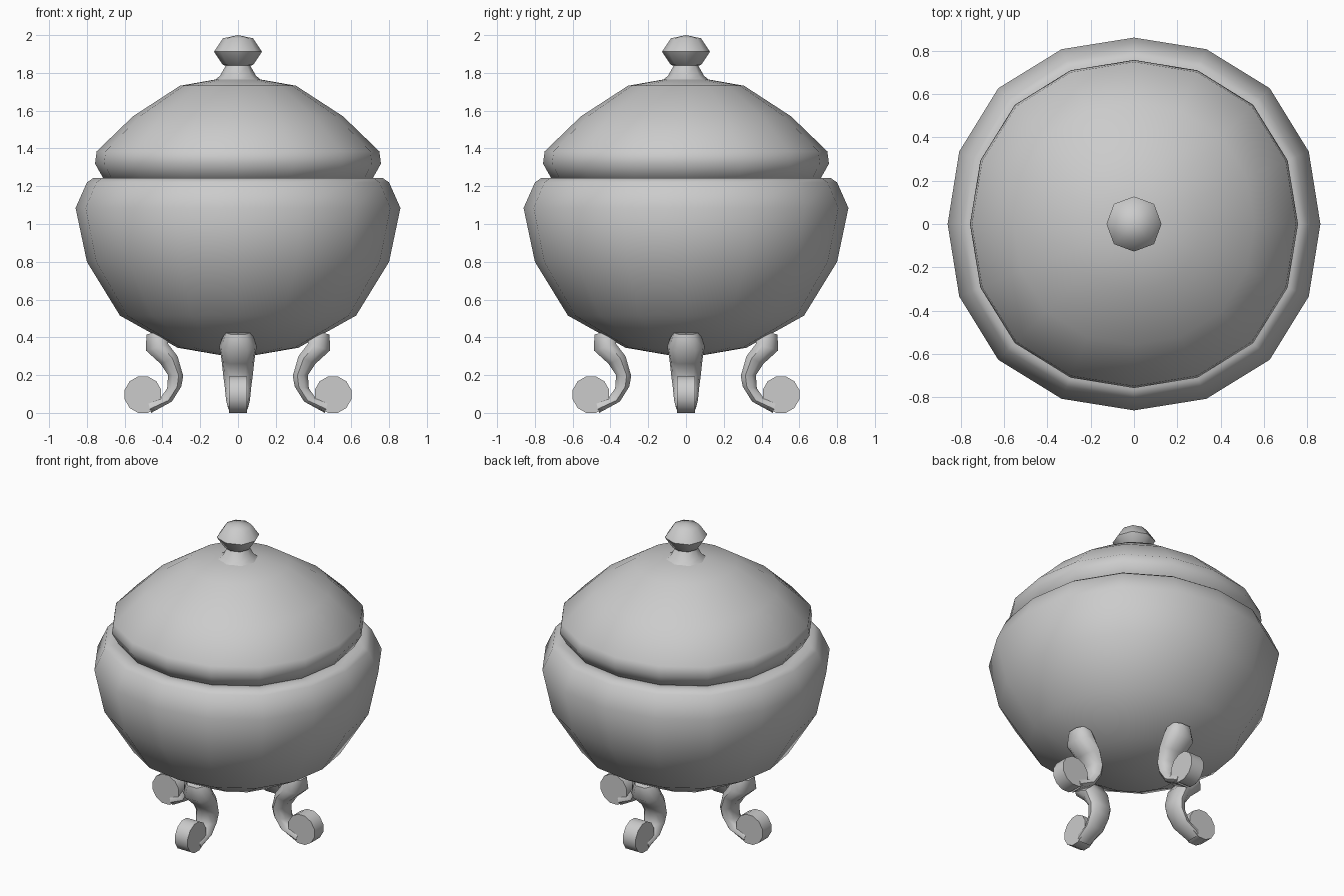
import bpy, bmesh
from math import sin, cos, pi, radians

if "Cube" in bpy.data.objects:
    bpy.data.objects.remove(bpy.data.objects["Cube"])


def make_object(name, bm, angle=50):
    bmesh.ops.recalc_face_normals(bm, faces=bm.faces[:])
    mesh = bpy.data.meshes.new(name)
    bm.to_mesh(mesh)
    bm.free()
    ob = bpy.data.objects.new(name, mesh)
    bpy.context.collection.objects.link(ob)
    bpy.ops.object.select_all(action='DESELECT')
    ob.select_set(True)
    bpy.context.view_layer.objects.active = ob
    bpy.ops.object.shade_smooth_by_angle(angle=radians(angle))
    return ob


def bridge(bm, rings):
    for a, b in zip(rings, rings[1:]):
        n = len(a)
        for i in range(n):
            j = (i + 1) % n
            bm.faces.new((a[i], a[j], b[j], b[i]))


def lathe(name, profile, sides, bulge, angle=50):
    """Turn a (radius, z) profile; bulge makes the outline slightly square."""
    bm = bmesh.new()
    rings = []
    for r, z in profile:
        ring = []
        for i in range(sides):
            a = 2 * pi * i / sides
            q = r * (1 + bulge * sin(2 * a) ** 2)
            ring.append(bm.verts.new((q * cos(a), q * sin(a), z)))
        rings.append(ring)
    bridge(bm, rings)
    bmesh.ops.remove_doubles(bm, verts=bm.verts[:], dist=1e-5)
    return make_object(name, bm, angle)


# Bowl with rolled rim
lathe("bowl", [(0, .29), (.32, .345), (.625, .515), (.80, .80), (.86, 1.085),
               (.80, 1.22), (.767, 1.243), (.70, 1.238), (.62, 1.20)],
      16, .03, 60)

# Domed lid
lathe("lid", [(.66, 1.22), (.714, 1.243), (.757, 1.32), (.748, 1.385),
              (.556, 1.57), (.307, 1.732), (.12, 1.765), (0, 1.775)],
      16, .027, 60)

# Knob and its flared neck
lathe("lid_knob", [(.125, 1.76), (.095, 1.785), (.065, 1.838), (.08, 1.842),
                   (.127, 1.912), (.08, 1.983), (0, 2.0)], 8, .03, 50)

# Leg sections: outer (r, z), inner (r, z), half width
SECTIONS = [
    ((.485, .415), (.38, .44), .070),
    ((.487, .33), (.37, .365), .100),
    ((.41, .26), (.32, .30), .088),
    ((.37, .20), (.29, .196), .078),
    ((.375, .13), (.30, .14), .070),
    ((.41, .08), (.35, .06), .063),
    ((.48, .07), (.46, .0), .052),
]


def leg(name, turn):
    c, s = cos(turn), sin(turn)
    bm = bmesh.new()

    def vert(r, side, z):
        return bm.verts.new((r * c - side * s, r * s + side * c, z))

    # S-shaped strap lofted with an eight-sided section
    rings = []
    for (ro, zo), (ri, zi), w in SECTIONS:
        ring = []
        for u, v in ((1, .5), (.7, .9), (0.3, 1), (0, .7)):
            ring.append(vert(ri + (ro - ri) * u, w * v, zi + (zo - zi) * u))
        for u, v in ((0, -.7), (0.3, -1), (.7, -.9), (1, -.5)):
            ring.append(vert(ri + (ro - ri) * u, w * v, zi + (zo - zi) * u))
        rings.append(ring)
    bridge(bm, rings)
    bm.faces.new(rings[0])
    bm.faces.new(rings[-1])

    # Scroll disc at the toe
    disc = []
    for side in (-.047, .047):
        disc.append([vert(.503 + .1 * cos(2 * pi * (i + .5) / 12), side,
                          .0966 + .1 * sin(2 * pi * (i + .5) / 12))
                     for i in range(12)])
    bridge(bm, disc)
    bm.faces.new(disc[0])
    bm.faces.new(disc[1])
    make_object(name, bm, 50)


for name, k in (("right_leg", 0), ("back_leg", 1), ("left_leg", 2), ("front_leg", 3)):
    leg(name, k * pi / 2)
